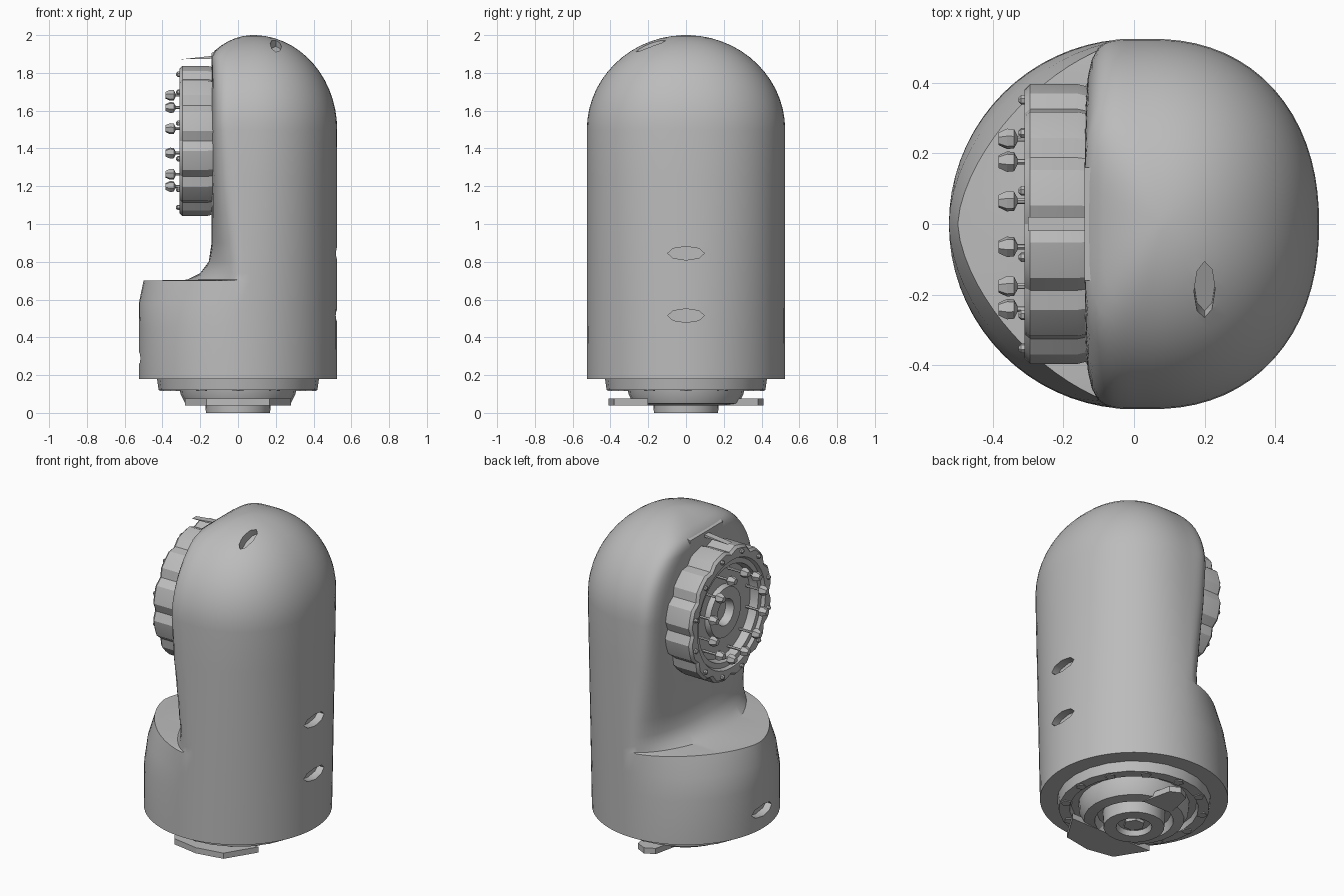
import bpy, bmesh, math
from mathutils import Matrix, Vector

if "Cube" in bpy.data.objects:
    bpy.data.objects.remove(bpy.data.objects["Cube"])

grey = bpy.data.materials.new("cast grey")
grey.use_nodes = True
grey.diffuse_color = (0.5, 0.5, 0.5, 1)
grey.node_tree.nodes["Principled BSDF"].inputs["Base Color"].default_value = (0.5, 0.5, 0.5, 1)

TO_FACE = Matrix.Translation((-0.14, 0, 1.44)) @ Matrix.Rotation(-math.pi / 2, 4, "Y")


def finish(bm, name, angle=None, matrix=Matrix()):
    bmesh.ops.recalc_face_normals(bm, faces=bm.faces)
    bm.transform(matrix)
    mesh = bpy.data.meshes.new(name)
    bm.to_mesh(mesh)
    bm.free()
    ob = bpy.data.objects.new(name, mesh)
    bpy.context.collection.objects.link(ob)
    mesh.materials.append(grey)
    if angle:
        smooth(ob, angle)
    return ob


def smooth(ob, angle):
    bpy.ops.object.select_all(action="DESELECT")
    ob.select_set(True)
    bpy.context.view_layer.objects.active = ob
    bpy.ops.object.shade_smooth_by_angle(angle=math.radians(angle))


def loft(bm, rings):
    """Skin closed rings of points and cap both ends."""
    rows = [[bm.verts.new(p) for p in ring] for ring in rings]
    n = len(rows[0])
    for a, b in zip(rows, rows[1:]):
        for i in range(n):
            bm.faces.new((a[i], a[(i + 1) % n], b[(i + 1) % n], b[i]))
    bm.faces.new(rows[0][::-1])
    bm.faces.new(rows[-1])


def lathe(name, profile, segs, matrix=Matrix(), flutes=0, angle=25):
    """Turn (radius, height) points; the first `flutes` rings are grooved."""
    bm = bmesh.new()
    rings = []
    for k, (r, h) in enumerate(profile):
        ring = []
        for i in range(segs):
            t = math.tau * i / segs
            s = r * (0.94 if k < flutes and i % 4 == 0 else 1)
            ring.append((s * math.cos(t), s * math.sin(t), h))
        rings.append(ring)
    loft(bm, rings)
    return finish(bm, name, angle, matrix)


def section(z, w, xmin, xmax, xc, p_left, p_right, n=72):
    """Rounded outline, boxier on the flat side."""
    ring = []
    for i in range(n):
        t = math.tau * i / n
        c, s = math.cos(t), math.sin(t)
        p, a = (p_right, xmax - xc) if c > 0 else (p_left, xc - xmin)
        r = (abs(c) ** p + abs(s) ** p) ** (-1 / p)
        ring.append((xc + a * r * c, w * r * s, z))
    return ring


# Housing: round base with a shelf, flat faced upper column, domed top
R = 0.525
column = [(0.18, -R, 2), (0.45, -R, 2), (0.58, -R, 1.8), (0.7, -0.5, 1.6),
          (0.705, -0.27, 1.6), (0.74, -0.2, 1.8), (0.8, -0.155, 2.1),
          (0.9, -0.14, 2.6), (1.05, -0.14, 3.2), (1.25, -0.14, 4.5), (1.5, -0.14, 6)]
rings = []
for z, xmin, p in column:
    f = (z - 0.18) / 1.32
    rings.append(section(z, R, xmin, R, 0.05 * f, p, 2 + 0.2 * f))
STEPS = 14
for k in range(1, STEPS + 1):
    phi = math.radians(88) * k / STEPS
    c = math.cos(phi)
    xmin = max(-0.14, 0.08 - 0.37 * c)
    rings.append(section(1.5 + 0.5 * math.sin(phi), R * c, xmin, 0.08 + 0.445 * c,
                         0.05 + 0.03 * (1 - c), 2 + 4 * c, 2.2))
bm = bmesh.new()
loft(bm, rings)
housing = finish(bm, "housing")

# Oblong sockets sunk into the housing
side = Matrix.Rotation(math.pi / 2, 4, "Y")
slots = [((R, 0, 0.845), side, 0.036, 0.097), ((R, 0, 0.515), side, 0.036, 0.097),
         ((-R, 0, 0.29), side, 0.036, 0.097),
         ((0.2, -0.19, 1.95), Matrix.Rotation(math.radians(25), 4, "X"), 0.03, 0.085)]
for place, turn, a, b in slots:
    bm = bmesh.new()
    bmesh.ops.create_cone(bm, cap_ends=True, segments=8, radius1=1, radius2=1, depth=0.1)
    bm.transform(Matrix.Diagonal((a, b, 1, 1)))
    cutter = finish(bm, "slot_cutter", None, Matrix.Translation(place) @ turn)
    cutter.hide_render = True
    cut = housing.modifiers.new("slot", "BOOLEAN")
    cut.operation, cut.object = "DIFFERENCE", cutter
    bpy.context.view_layer.objects.active = housing
    bpy.ops.object.modifier_apply(modifier=cut.name)
    bpy.data.objects.remove(cutter)
smooth(housing, 35)

# Fluted output wheel with a recessed hub
lathe("output_wheel", [(0.39, -0.02), (0.4, 0.02), (0.4, 0.155), (0.385, 0.17),
                       (0.33, 0.17), (0.32, 0.15), (0.29, 0.15), (0.28, 0.1), (0.16, 0.1),
                       (0.15, 0.13), (0.08, 0.13), (0.07, 0.08), (0.01, 0.08)],
      48, TO_FACE, flutes=4)

# Bolts around the hub and nubs on the rim
for i in range(12):
    spin = Matrix.Rotation(math.radians(15 + 30 * i), 4, "Z")
    lathe("hub_bolt", [(0.008, 0.09), (0.008, 0.19), (0.028, 0.2), (0.03, 0.22), (0.018, 0.245)],
          6, TO_FACE @ spin @ Matrix.Translation((0.25, 0, 0)), angle=None)
    lathe("rim_nub", [(0.014, 0.16), (0.014, 0.18), (0.006, 0.188)],
          6, TO_FACE @ spin @ Matrix.Translation((0.365, 0, 0)), angle=None)


def block(name, corners, y0, y1):
    """Extrude an x-z outline along y."""
    bm = bmesh.new()
    loft(bm, [[(x, y, z) for x, z in corners] for y in (y0, y1)])
    return finish(bm, name)


# Index pointer and its mounting tab above the wheel
block("index_pointer", [(-0.3, 1.872), (-0.14, 1.875), (-0.1, 1.9), (-0.14, 1.89)], -0.02, 0.02)
block("index_tab", [(-0.14, 1.85), (-0.08, 1.85), (-0.085, 1.93), (-0.14, 1.905)], -0.16, 0.16)

# Stepped mounting flange underneath
lathe("mounting_flange", [(0.43, 0.19), (0.42, 0.12), (0.36, 0.12), (0.35, 0.15), (0.31, 0.15),
                          (0.305, 0.1), (0.28, 0.05), (0.22, 0.04), (0.205, 0.09),
                          (0.175, 0.09), (0.17, 0), (0.1, 0), (0.09, 0.03), (0.01, 0.03)], 24)
lathe("flange_centre", [(0.06, 0.04), (0.06, 0.012)], 6, angle=None)

# Locating teeth around the flange and the two side lugs
for i in range(12):
    spin = Matrix.Rotation(math.radians(30 * i), 4, "Z")
    lathe("flange_tooth", [(0.035, 0.17), (0.03, 0.115)], 5,
          spin @ Matrix.Translation((0.385, 0, 0)), angle=None)
for sign, reach in ((-1, 0.28), (1, 0.1)):
    bm = bmesh.new()
    outline = [(-reach, 0.2), (-reach * 0.6, 0.38), (0, 0.41), (reach * 0.6, 0.38), (reach, 0.2)]
    loft(bm, [[(x, sign * y, z) for x, y in outline] for z in (0.04, 0.075)])
    finish(bm, "flange_lug")
